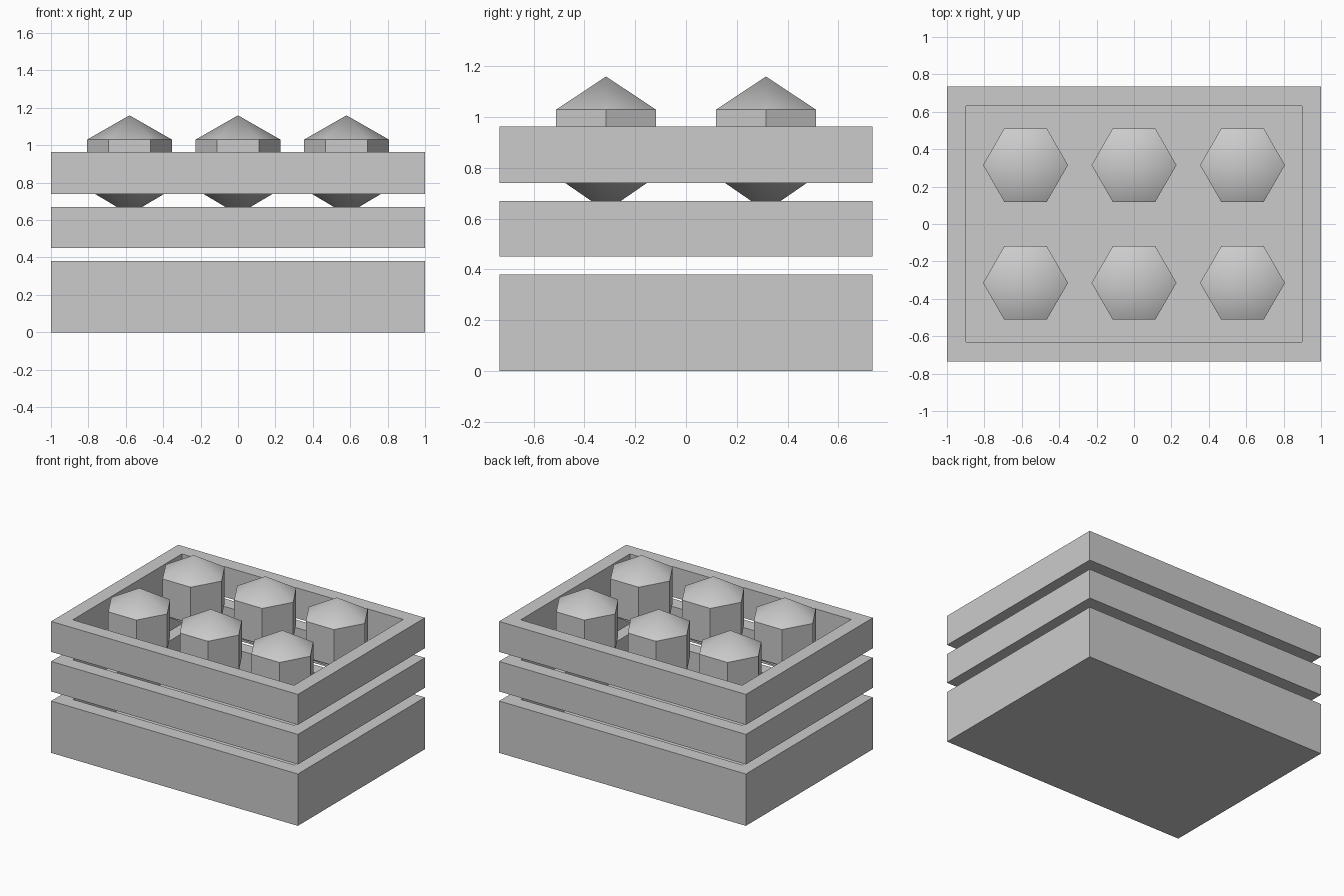
import bpy, bmesh
from math import radians, cos, sin

if "Cube" in bpy.data.objects:
    bpy.data.objects.remove(bpy.data.objects["Cube"])

WX, WY, T = 1.0, 0.735, 0.103   # half width, half depth, wall thickness


def finish(name, bm):
    bmesh.ops.recalc_face_normals(bm, faces=bm.faces)
    me = bpy.data.meshes.new(name)
    bm.to_mesh(me)
    bm.free()
    ob = bpy.data.objects.new(name, me)
    bpy.context.collection.objects.link(ob)
    return ob


def loft(bm, loops, closed):
    """Bridge consecutive vertex loops with quads."""
    n = len(loops[0])
    pairs = list(zip(loops, loops[1:])) + ([(loops[-1], loops[0])] if closed else [])
    for a, b in pairs:
        for i in range(n):
            j = (i + 1) % n
            bm.faces.new((a[i], a[j], b[j], b[i]))


def rect(bm, inset, z):
    x, y = WX - inset, WY - inset
    return [bm.verts.new(p) for p in ((-x, -y, z), (x, -y, z), (x, y, z), (-x, y, z))]


def frame(name, z0, z1):
    bm = bmesh.new()
    loft(bm, [rect(bm, 0, z0), rect(bm, 0, z1), rect(bm, T, z1), rect(bm, T, z0)], True)
    return finish(name, bm)


def tray(name, z1, floor):
    bm = bmesh.new()
    loops = [rect(bm, 0, 0), rect(bm, 0, z1), rect(bm, T, z1), rect(bm, T, floor)]
    loft(bm, loops, False)
    bm.faces.new(loops[0])
    bm.faces.new(loops[-1])
    return finish(name, bm)


def hex_peg(name, x, y, r=0.227):
    # six-sided body with a pointed cap at both ends
    bm = bmesh.new()
    loops = [[bm.verts.new((r * cos(radians(60 * i)), r * sin(radians(60 * i)), z))
              for i in range(6)] for z in (0.765, 1.03)]
    loft(bm, loops, False)
    for loop, z in ((loops[0], 0.63), (loops[1], 1.16)):
        tip = bm.verts.new((0, 0, z))
        for i in range(6):
            bm.faces.new((loop[i], loop[(i + 1) % 6], tip))
    ob = finish(name, bm)
    ob.location = (x, y, 0)
    bpy.ops.object.select_all(action='DESELECT')
    ob.select_set(True)
    bpy.context.view_layer.objects.active = ob
    bpy.ops.object.shade_smooth_by_angle(angle=radians(40))


# crate: base tray and two open frames
tray("crate_base", 0.38, 0.1)
frame("crate_middle_frame", 0.45, 0.67)
frame("crate_top_frame", 0.74, 0.963)

# contents: 3 x 2 hexagonal pegs
for i, x in enumerate((-0.58, 0, 0.58)):
    for j, y in enumerate((-0.315, 0.315)):
        hex_peg(f"hex_peg_{i}_{j}", x, y)
